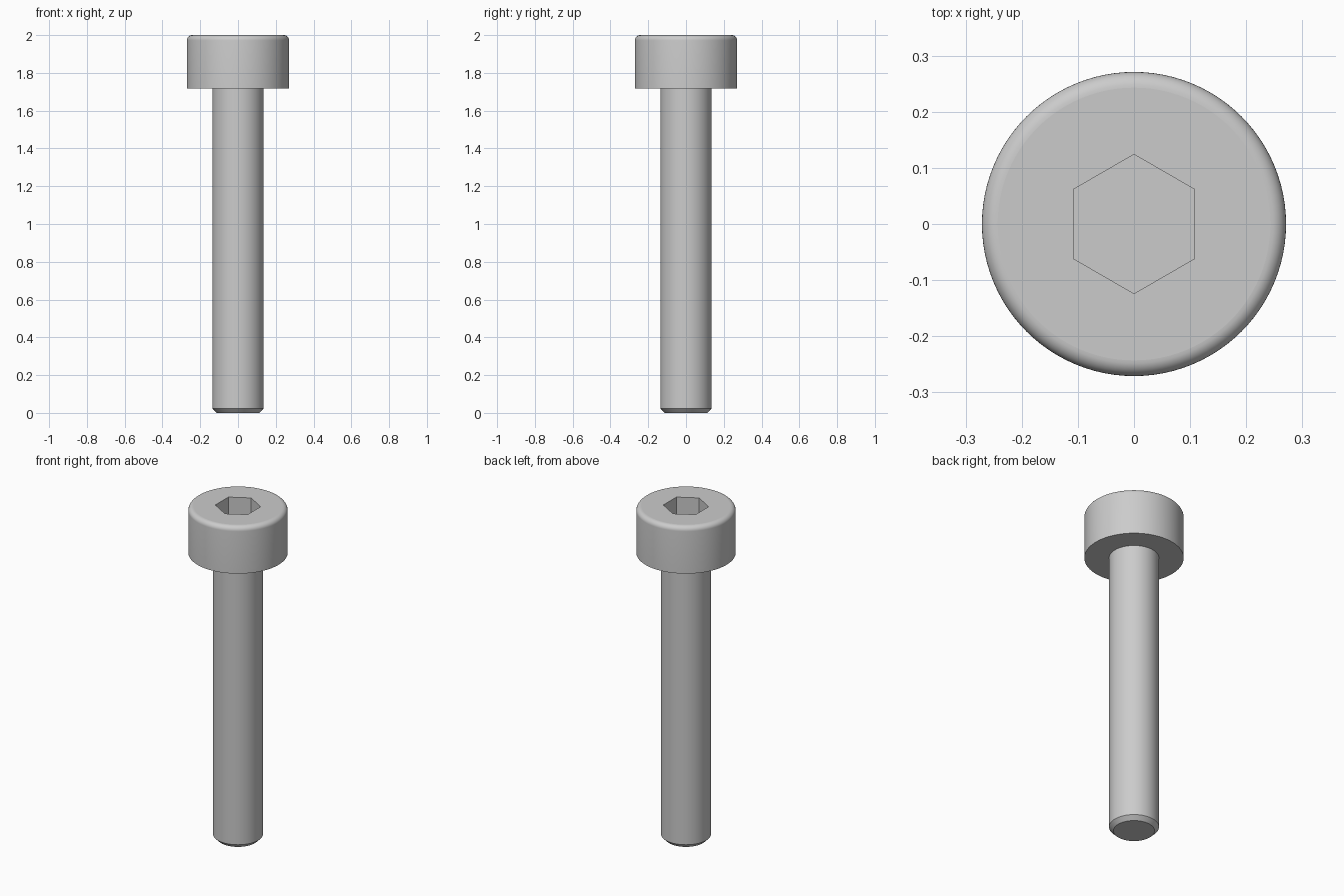
import bpy, bmesh
from math import sin, cos, pi, radians

HEAD_R, SHANK_R, HEX_R = 0.271, 0.136, 0.124
UNDER_Z, TOP_Z, SOCKET_Z = 1.718, 2.0, 1.86
FILLET, CHAMFER = 0.028, 0.024
SIDES = 96

cube = bpy.data.objects.get("Cube")
if cube:
    bpy.data.objects.remove(cube, do_unlink=True)

steel = bpy.data.materials.new("grey_steel")
steel.use_nodes = True
steel.diffuse_color = (0.6, 0.6, 0.6, 1)
steel.node_tree.nodes["Principled BSDF"].inputs["Base Color"].default_value = (0.6, 0.6, 0.6, 1)


def ring(bm, radius, z, count, start=0.0):
    angles = [start + 2 * pi * i / count for i in range(count)]
    return [bm.verts.new((radius * cos(a), radius * sin(a), z)) for a in angles]


def wall(bm, low, high, smooth=True):
    n = len(low)
    for i in range(n):
        j = (i + 1) % n
        bm.faces.new((low[i], low[j], high[j], high[i])).smooth = smooth


def lathe(bm, profile):
    rings = [ring(bm, r, z, SIDES) for r, z in profile]
    for low, high in zip(rings, rings[1:]):
        wall(bm, low, high)
    return rings


def finish(bm, name):
    mesh = bpy.data.meshes.new(name)
    # Crisp rims, smooth round sides
    bm.normal_update()
    for e in bm.edges:
        if len(e.link_faces) == 2 and e.calc_face_angle() > radians(30):
            e.smooth = False
    bm.to_mesh(mesh)
    bm.free()
    mesh.materials.append(steel)
    obj = bpy.data.objects.new(name, mesh)
    bpy.context.collection.objects.link(obj)


# Shank with a chamfered tip
bm = bmesh.new()
rings = lathe(bm, [(SHANK_R - CHAMFER, 0), (SHANK_R, CHAMFER), (SHANK_R, UNDER_Z)])
bm.faces.new(rings[0][::-1])
finish(bm, "shank")

# Head: underside, side and rounded top rim
bm = bmesh.new()
steps = 8
fillet = [(HEAD_R - FILLET + FILLET * cos(pi / 2 * i / steps),
           TOP_Z - FILLET + FILLET * sin(pi / 2 * i / steps)) for i in range(steps + 1)]
rings = lathe(bm, [(SHANK_R, UNDER_Z), (HEAD_R, UNDER_Z)] + fillet)

# Hexagonal socket with a flat floor
mouth = ring(bm, HEX_R, TOP_Z, 6, pi / 2)
floor = ring(bm, HEX_R, SOCKET_Z, 6, pi / 2)
wall(bm, floor, mouth, smooth=False)
for f in {f for v in floor for f in v.link_faces}:
    f.normal_flip()
bm.faces.new(floor)

# Flat top: each sixth of the rim fans onto one side of the socket
rim, sixth = rings[-1], SIDES // 6
for k in range(6):
    start = SIDES // 4 + k * sixth
    arc = [rim[(start + i) % SIDES] for i in range(sixth + 1)]
    bm.faces.new([mouth[k]] + arc + [mouth[(k + 1) % 6]])
finish(bm, "head")
